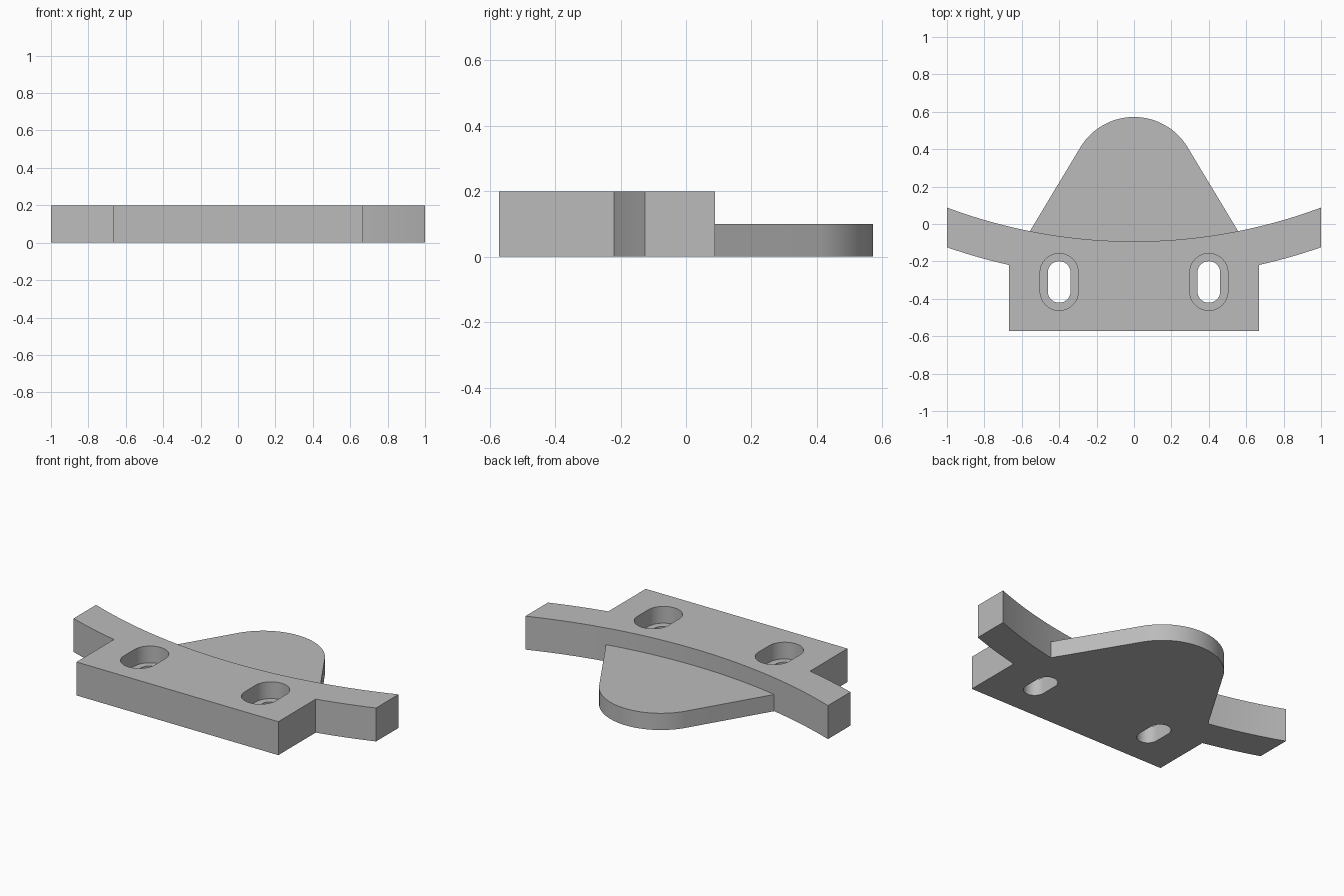
import bpy
import bmesh
from math import sin, cos, asin, radians

cube = bpy.data.objects.get("Cube")
if cube:
    bpy.data.objects.remove(cube, do_unlink=True)

HEIGHT = 0.2
HALF_DEPTH = 0.572
BODY_HALF = 0.667
ARC_Y = 2.76          # shared centre of the two band curves
ARC_BACK = 2.853
ARC_FRONT = 3.053

grey = bpy.data.materials.new("plain_grey")
grey.use_nodes = True
colour = (0.5, 0.5, 0.5, 1)
grey.diffuse_color = colour
grey.node_tree.nodes["Principled BSDF"].inputs["Base Color"].default_value = colour


def arc(cx, cy, r, start, end, steps):
    angles = [start + (end - start) * i / steps for i in range(steps + 1)]
    return [(cx + r * cos(a), cy + r * sin(a)) for a in angles]


def band_arc(r, x0, x1, steps):
    """Arc of the band between two x positions, bulging to the front."""
    down = radians(-90)
    return arc(0, ARC_Y, r, down + asin(x0 / r), down + asin(x1 / r), steps)


def prism(name, outline, z0, z1):
    """Solid made by extruding a closed outline upwards."""
    bm = bmesh.new()
    face = bm.faces.new([bm.verts.new((x, y, z0)) for x, y in outline])
    top = bmesh.ops.extrude_face_region(bm, geom=[face])["geom"]
    verts = [v for v in top if isinstance(v, bmesh.types.BMVert)]
    bmesh.ops.translate(bm, verts=verts, vec=(0, 0, z1 - z0))
    bmesh.ops.recalc_face_normals(bm, faces=bm.faces[:])
    mesh = bpy.data.meshes.new(name)
    bm.to_mesh(mesh)
    bm.free()
    mesh.materials.append(grey)
    obj = bpy.data.objects.new(name, mesh)
    bpy.context.collection.objects.link(obj)
    return obj


def combine(target, other, operation):
    """Apply a boolean and discard the second solid."""
    bpy.ops.object.select_all(action="DESELECT")
    bpy.context.view_layer.objects.active = target
    target.select_set(True)
    mod = target.modifiers.new(operation, "BOOLEAN")
    mod.operation = operation
    mod.solver = "EXACT"
    mod.object = other
    bpy.ops.object.modifier_apply(modifier=mod.name)
    bpy.data.objects.remove(other, do_unlink=True)


def slot(x, y, r, half, z0, z1):
    outline = arc(x, y + half, r, 0, radians(180), 24)
    outline += arc(x, y - half, r, radians(180), radians(360), 24)
    return prism("slot_cutter", outline, z0, z1)


# Mounting block with the curved band and its two wings
outline = band_arc(ARC_BACK, 1, -1, 64)
outline += band_arc(ARC_FRONT, -1, -BODY_HALF, 12)
outline += [(-BODY_HALF, -HALF_DEPTH), (BODY_HALF, -HALF_DEPTH)]
outline += band_arc(ARC_FRONT, BODY_HALF, 1, 12)
bracket = prism("bracket", outline, 0, HEIGHT)

# Thin rounded tongue, its root sunk into the block
nose_r, lean, root_y = 0.335, radians(31), -0.13
nose_y = HALF_DEPTH - nose_r
nose = arc(0, nose_y, nose_r, lean, radians(180) - lean, 48)
root_x = nose[0][0] + (nose[0][1] - root_y) * sin(lean) / cos(lean)
tongue = prism("tongue", nose + [(-root_x, root_y), (root_x, root_y)], 0, HEIGHT / 2)
combine(bracket, tongue, "UNION")

# Counterbored screw slots
for x in (-0.4, 0.4):
    combine(bracket, slot(x, -0.31, 0.061, 0.05, -0.1, 0.3), "DIFFERENCE")
    combine(bracket, slot(x, -0.31, 0.102, 0.05, HEIGHT / 2, 0.3), "DIFFERENCE")

bpy.ops.object.select_all(action="DESELECT")
bracket.select_set(True)
bpy.context.view_layer.objects.active = bracket
bpy.ops.object.shade_smooth_by_angle(angle=radians(30))
